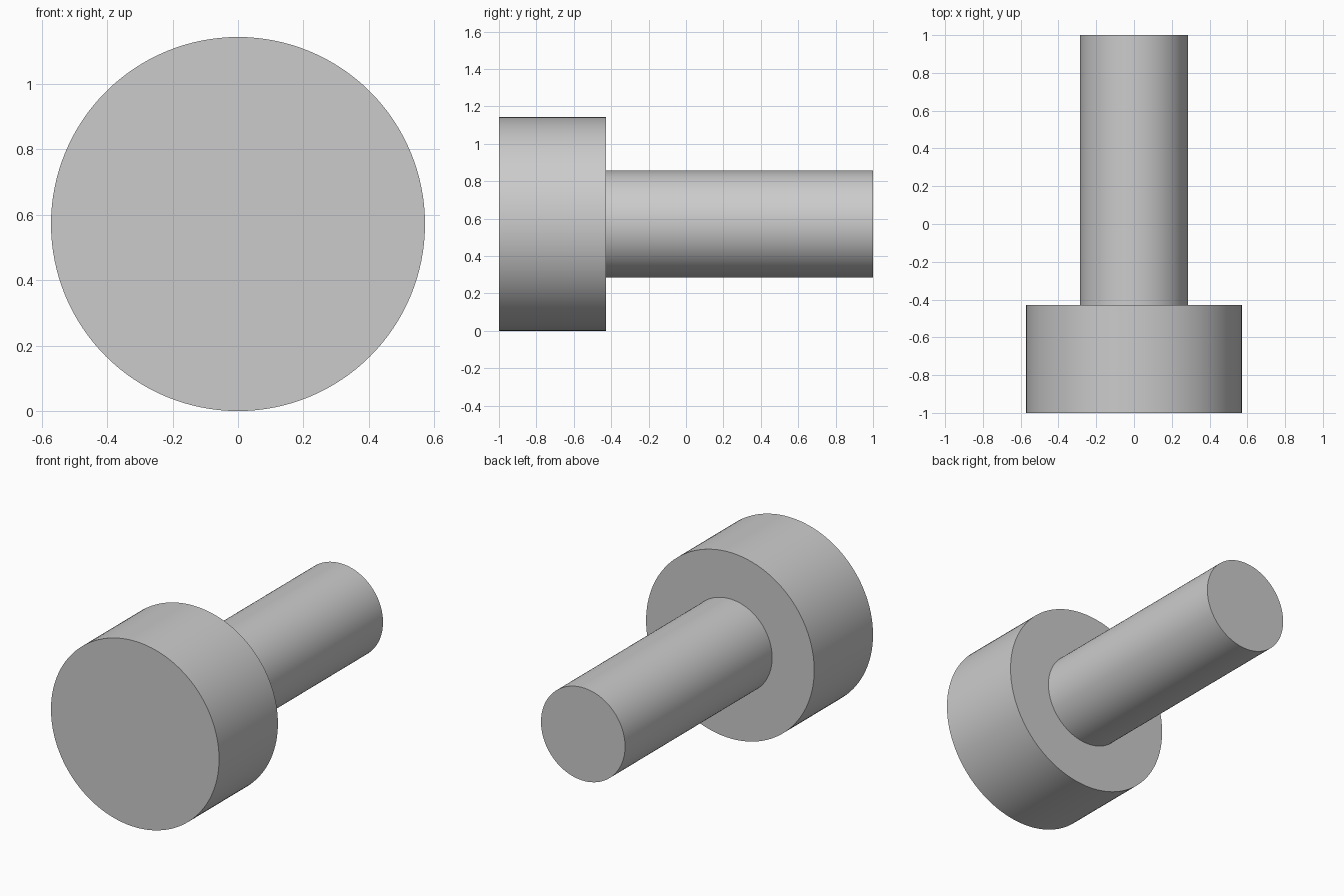
import bpy, bmesh
from math import cos, sin, pi, radians

if "Cube" in bpy.data.objects:
    bpy.data.objects.remove(bpy.data.objects["Cube"])

SIDES = 128
HEAD_R, SHAFT_R = 4 / 7, 2 / 7
FRONT, SHOULDER, BACK = -1.0, -3 / 7, 1.0

# Stepped profile (radius, y), turned around the y axis
profile = [(HEAD_R, FRONT), (HEAD_R, SHOULDER), (SHAFT_R, SHOULDER), (SHAFT_R, BACK)]

bm = bmesh.new()
rings = [[bm.verts.new((r * cos(2 * pi * i / SIDES), y, r * sin(2 * pi * i / SIDES)))
          for i in range(SIDES)] for r, y in profile]

# Head wall, shoulder and shaft wall
for a, b in zip(rings, rings[1:]):
    for i in range(SIDES):
        j = (i + 1) % SIDES
        bm.faces.new((a[i], a[j], b[j], b[i]))

# Flat end caps
bm.faces.new(rings[0])
bm.faces.new(rings[-1])
bmesh.ops.recalc_face_normals(bm, faces=bm.faces)

mesh = bpy.data.meshes.new("headed_pin")
bm.to_mesh(mesh)
bm.free()

# One solid: wide round head at the front, slim shaft to the back
pin = bpy.data.objects.new("headed_pin", mesh)
pin.location.z = HEAD_R
bpy.context.collection.objects.link(pin)
bpy.context.view_layer.objects.active = pin
pin.select_set(True)
bpy.ops.object.shade_smooth_by_angle(angle=radians(30))
